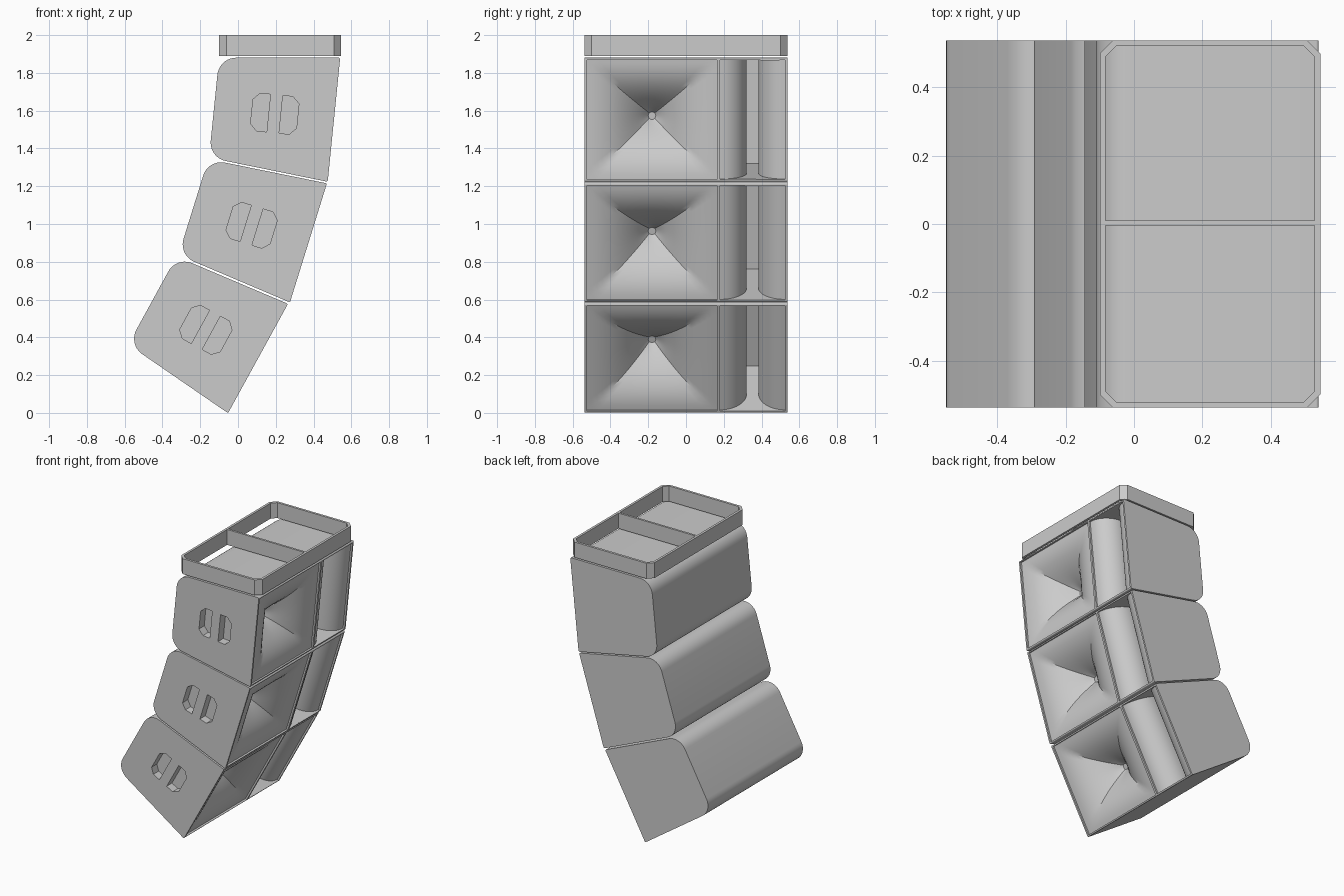
import bpy, bmesh, math
from mathutils import Vector, Matrix

if "Cube" in bpy.data.objects:
    bpy.data.objects.remove(bpy.data.objects["Cube"], do_unlink=True)

GREY = (0.6, 0.6, 0.6, 1)
grey = bpy.data.materials.new("cabinet grey")
grey.use_nodes = True
grey.diffuse_color = GREY
grey.node_tree.nodes["Principled BSDF"].inputs["Base Color"].default_value = GREY

HALF_H, HALF_W, DEPTH = 0.33, 0.537, 0.638
TAPER = math.radians(5.75)
RIM = 0.012


def half_height(x):
    """Half the cabinet height at local depth x (front is x = 0)."""
    return HALF_H + min(x, 0) * math.tan(TAPER)


def loft(name, rings):
    """Closed solid skinned through rings of equal point count."""
    bm = bmesh.new()
    loops = [[bm.verts.new(p) for p in ring] for ring in rings]
    n = len(loops[0])
    for a, b in zip(loops, loops[1:]):
        for i in range(n):
            j = (i + 1) % n
            bm.faces.new((a[i], a[j], b[j], b[i]))
    bm.faces.new(loops[0][::-1])
    bm.faces.new(loops[-1])
    bmesh.ops.recalc_face_normals(bm, faces=bm.faces)
    mesh = bpy.data.meshes.new(name)
    bm.to_mesh(mesh)
    bm.free()
    mesh.materials.append(grey)
    obj = bpy.data.objects.new(name, mesh)
    bpy.context.collection.objects.link(obj)
    return obj


def rounded(corners, steps=10):
    """Round each (x, z, radius) corner of a polygon."""
    out = []
    for i, (x, z, r) in enumerate(corners):
        p = Vector((x, z))
        a = (Vector(corners[i - 1][:2]) - p).normalized()
        b = (Vector(corners[(i + 1) % len(corners)][:2]) - p).normalized()
        half = a.angle(b) / 2
        centre = p + (a + b).normalized() * r / math.sin(half)
        start = (p + a * r / math.tan(half) - centre).normalized()
        end = (p + b * r / math.tan(half) - centre).normalized()
        out += [centre + start.slerp(end, k / steps) * r for k in range(steps + 1)]
    return out


def prism_y(name, points, y0, y1):
    return loft(name, [[(x, y, z) for x, z in points] for y in (y0, y1)])


def cut(body, cutter):
    mod = body.modifiers.new("cut", 'BOOLEAN')
    mod.operation, mod.solver, mod.object = 'DIFFERENCE', 'EXACT', cutter
    bpy.context.view_layer.objects.active = body
    bpy.ops.object.modifier_apply(modifier=mod.name)
    bpy.data.objects.remove(cutter, do_unlink=True)


def smooth(obj, degrees):
    bpy.ops.object.select_all(action='DESELECT')
    obj.select_set(True)
    bpy.context.view_layer.objects.active = obj
    bpy.ops.object.shade_smooth_by_angle(angle=math.radians(degrees))


def horn_cutter():
    """Flared rectangular mouth narrowing to a round throat."""
    y0, y1 = -HALF_W + RIM, 0.165
    mid, hw, hh = (y0 + y1) / 2, (y1 - y0) / 2, HALF_H - RIM
    side = 12
    edge = [-1 + 2 * k / side for k in range(side)]
    square = ([(e, -1) for e in edge] + [(1, e) for e in edge]
              + [(-e, 1) for e in edge] + [(-1, -e) for e in edge])
    rings = [[(0.03, mid + a * hw, b * hh) for a, b in square]]
    steps = 12
    for k in range(steps + 1):
        t = k / steps
        ring = []
        for a, b in square:
            r = math.hypot(a, b)
            y = (1 - t) * a * hw + t * 0.02 * a / r
            z = (1 - t) * b * hh + t * 0.02 * b / r
            ring.append((-RIM - 0.2 * t ** 2.2, mid + y, z))
        rings.append(ring)
    return loft("horn_cutter", rings)


def slot_cutter():
    """Deep slot between two rounded cheeks."""
    y0, y1, gap, steps = 0.18, HALF_W - RIM, 0.031, 12
    mid = (y0 + y1) / 2
    reach = mid - gap - y0
    arc = [(0.03, y0)]
    for k in range(steps + 1):
        a = math.pi / 2 * k / steps
        arc.append((-RIM - 0.15 * (1 - math.cos(a)), y0 + reach * math.sin(a)))
    arc.append((-0.42, mid - gap))
    outline = arc + [(x, 2 * mid - y) for x, y in reversed(arc)]
    return loft("slot_cutter", [[(x, y, s * (half_height(x) - RIM)) for x, y in outline]
                                for s in (-1, 1)])


def handle_cutter(side):
    """D-shaped hand pocket, flat edge towards its twin."""
    near, far, h, c = 0.033, 0.122, 0.1, 0.035
    pts = [(near, -h), (far - c, -h), (far, -h + c), (far, h - c), (far - c, h), (near, h)]
    return prism_y("handle_cutter", [(side * u - 0.315, v) for u, v in pts],
                   -HALF_W - 0.05, -HALF_W + 0.06)


def cabinet(name, x, z, tilt):
    back = half_height(-DEPTH)
    profile = rounded([(0, -HALF_H, 0.008), (0, HALF_H, 0.008),
                       (-DEPTH, back, 0.1), (-DEPTH, -back, 0.1)])
    body = prism_y(name, profile, -HALF_W, HALF_W)
    for cutter in (horn_cutter(), slot_cutter(), handle_cutter(1), handle_cutter(-1)):
        cut(body, cutter)
    body.data.transform(Matrix.Translation((x, 0, z))
                        @ Matrix.Rotation(math.radians(tilt), 4, 'Y'))
    smooth(body, 32)


# Three hanging cabinets, each tilted further down
cabinet("upper_cabinet", 0.508, 1.552, 5.75)
cabinet("middle_cabinet", 0.373, 0.9, 17.25)
cabinet("lower_cabinet", 0.106, 0.288, 28.75)


# Rigging frame on top: chamfered ring with a cross bar
def chamfered(z, inset):
    x0, x1, w, c = -0.1 + inset, 0.545 - inset, HALF_W - inset, 0.038 - inset * 0.4
    half = [(x1 - c, -w), (x1, -w + c), (x1, w - c), (x1 - c, w)]
    return [(x, y, z) for x, y in half + [(x0 + x1 - x, y) for x, y in reversed(half)]]


FRAME_Z = (1.89, 2.0)
frame = loft("rigging_frame", [chamfered(z, 0) for z in FRAME_Z])
cut(frame, loft("frame_cutter", [chamfered(z, 0.017) for z in (1.8, 2.1)]))

prism_y("frame_cross_bar", [(x, z) for x, z in ((-0.09, FRAME_Z[0]), (0.535, FRAME_Z[0]),
                                                (0.535, FRAME_Z[1]), (-0.09, FRAME_Z[1]))],
        -0.005, 0.01)
